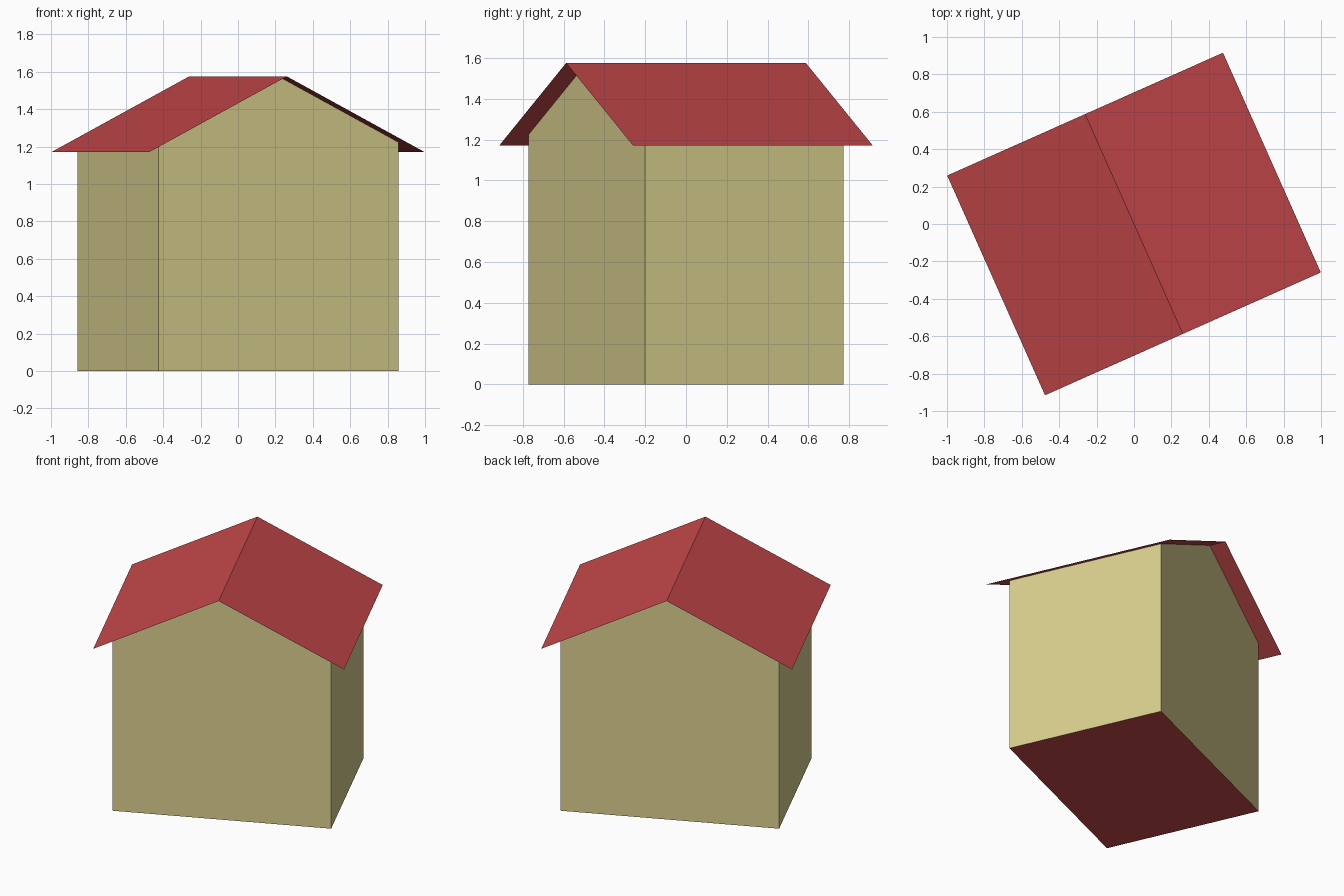
import bpy
import math

cube = bpy.data.objects.get("Cube")
if cube:
    bpy.data.objects.remove(cube, do_unlink=True)

TURN = math.radians(24)           # the house stands turned on its plot
WALL_X, WALL_Y = 0.703, 0.533     # half sizes of the walls
ROOF_X, ROOF_Y = 0.807, 0.643     # half sizes of the roof
EAVE, RIDGE = 1.17, 1.575
WALL_TOP = RIDGE - (RIDGE - EAVE) * WALL_X / ROOF_X


def material(name, rgb):
    mat = bpy.data.materials.new(name)
    mat.use_nodes = True
    colour = (*rgb, 1)
    mat.diffuse_color = colour
    mat.node_tree.nodes["Principled BSDF"].inputs["Base Color"].default_value = colour
    return mat


def extrude_profile(name, profile, half_depth, mat, closed=False, caps=False):
    """Sweep an x-z profile along y, optionally closing the ends."""
    n = len(profile)
    verts = [(x, y, z) for y in (-half_depth, half_depth) for x, z in profile]
    faces = [(i, (i + 1) % n, (i + 1) % n + n, i + n)
             for i in range(n if closed else n - 1)]
    if caps:
        faces += [tuple(reversed(range(n))), tuple(range(n, 2 * n))]
    mesh = bpy.data.meshes.new(name)
    mesh.from_pydata(verts, [], [tuple(reversed(f)) for f in faces])
    mesh.materials.append(mat)
    obj = bpy.data.objects.new(name, mesh)
    obj.rotation_euler.z = TURN
    bpy.context.collection.objects.link(obj)
    return obj


plaster = material("pale yellow plaster", (0.69, 0.62, 0.27))
red = material("red", (0.55, 0.064, 0.067))

# Walls with gable ends, open under the roof
extrude_profile("walls", [(WALL_X, 0), (WALL_X, WALL_TOP), (0, RIDGE),
                          (-WALL_X, WALL_TOP), (-WALL_X, 0)],
                WALL_Y, plaster, caps=True)
walls = bpy.data.objects["walls"]

# Drop the sloping strips of the walls, which the roof replaces
import bmesh
bm = bmesh.new()
bm.from_mesh(walls.data)
bm.normal_update()
slopes = [f for f in bm.faces if abs(f.normal.z) > 0.1]
bmesh.ops.delete(bm, geom=slopes, context="FACES_ONLY")
bmesh.ops.recalc_face_normals(bm, faces=bm.faces)
# Gables and side walls face outward
for f in bm.faces:
    if f.normal.dot(f.calc_center_median() * 1.0) < 0:
        f.normal_flip()
bm.to_mesh(walls.data)
bm.free()

# Thin two-slope roof, overhanging on every side
extrude_profile("roof", [(-ROOF_X, EAVE), (0, RIDGE), (ROOF_X, EAVE)], ROOF_Y, red)

# Floor, facing down
extrude_profile("floor", [(WALL_X, 0), (-WALL_X, 0)], WALL_Y, red)
for name, up in (("roof", 1), ("floor", -1)):
    mesh = bpy.data.objects[name].data
    if mesh.polygons[0].normal.z * up < 0:
        mesh.flip_normals()
